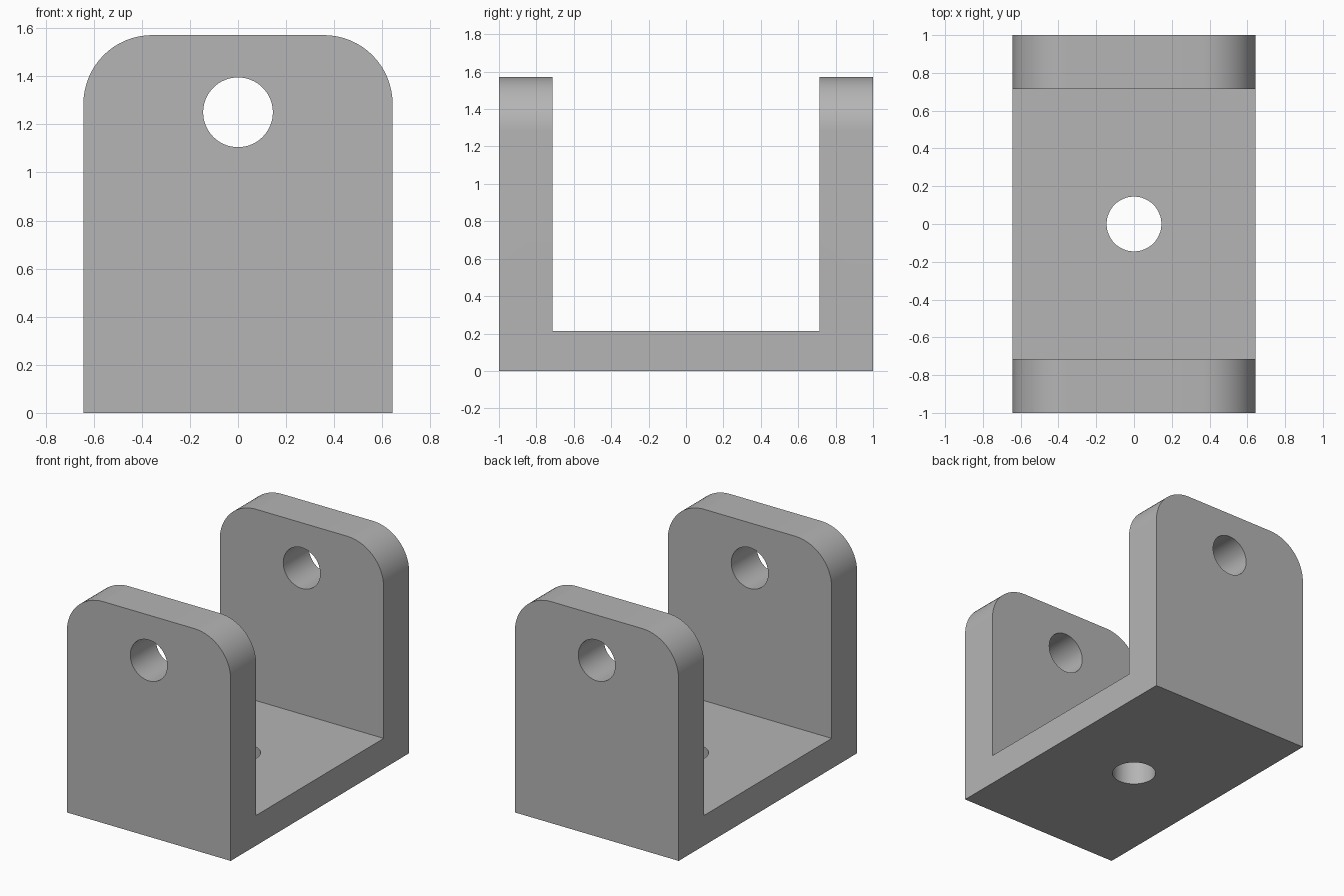
import bpy
import bmesh
from math import radians, pi

if "Cube" in bpy.data.objects:
    bpy.data.objects.remove(bpy.data.objects["Cube"], do_unlink=True)

HALF_W, HALF_L, HEIGHT = 0.643, 1.0, 1.571
ARM, BASE, CORNER = 0.286, 0.214, 0.286
HOLE_R, HOLE_Z = 0.145, 1.25

grey = bpy.data.materials.new("plain grey")
grey.use_nodes = True
colour = (0.46, 0.46, 0.46, 1)
grey.diffuse_color = colour
grey.node_tree.nodes["Principled BSDF"].inputs["Base Color"].default_value = colour

# U-shaped profile swept across the width
inner = HALF_L - ARM
profile = [(-HALF_L, 0), (HALF_L, 0), (HALF_L, HEIGHT), (inner, HEIGHT),
           (inner, BASE), (-inner, BASE), (-inner, HEIGHT), (-HALF_L, HEIGHT)]
bm = bmesh.new()
face = bm.faces.new([bm.verts.new((-HALF_W, y, z)) for y, z in profile])
swept = bmesh.ops.extrude_face_region(bm, geom=[face])["geom"]
bmesh.ops.translate(bm, vec=(2 * HALF_W, 0, 0),
                    verts=[g for g in swept if isinstance(g, bmesh.types.BMVert)])

# Rounded upper corners of both arms
corners = [e for e in bm.edges
           if all(v.co.z > HEIGHT - 0.01 for v in e.verts)
           and abs(e.verts[0].co.x - e.verts[1].co.x) < 0.01]
bmesh.ops.bevel(bm, geom=corners, offset=CORNER, offset_type='OFFSET',
                segments=16, profile=0.5, affect='EDGES')
bmesh.ops.recalc_face_normals(bm, faces=bm.faces)
mesh = bpy.data.meshes.new("clevis_bracket")
bm.to_mesh(mesh)
bm.free()
mesh.materials.append(grey)
bracket = bpy.data.objects.new("clevis_bracket", mesh)
bpy.context.collection.objects.link(bracket)


def drill(name, location, tilt, depth):
    """Cut a round through hole in the bracket."""
    bpy.ops.mesh.primitive_cylinder_add(vertices=64, radius=HOLE_R, depth=depth,
                                        location=location, rotation=(tilt, 0, 0))
    cutter = bpy.context.object
    cutter.name = name
    cutter.hide_render = True
    cutter.data.materials.append(grey)
    bpy.ops.object.select_all(action='DESELECT')
    bracket.select_set(True)
    bpy.context.view_layer.objects.active = bracket
    cut = bracket.modifiers.new(name, 'BOOLEAN')
    cut.operation = 'DIFFERENCE'
    cut.solver = 'EXACT'
    cut.object = cutter
    bpy.ops.object.modifier_apply(modifier=cut.name)
    bpy.data.objects.remove(cutter, do_unlink=True)


# Pin hole through both arms, bolt hole through the base
drill("pin_hole_cutter", (0, 0, HOLE_Z), pi / 2, 3)
drill("bolt_hole_cutter", (0, 0, BASE / 2), 0, 1)

bpy.ops.object.shade_smooth_by_angle(angle=radians(30))
